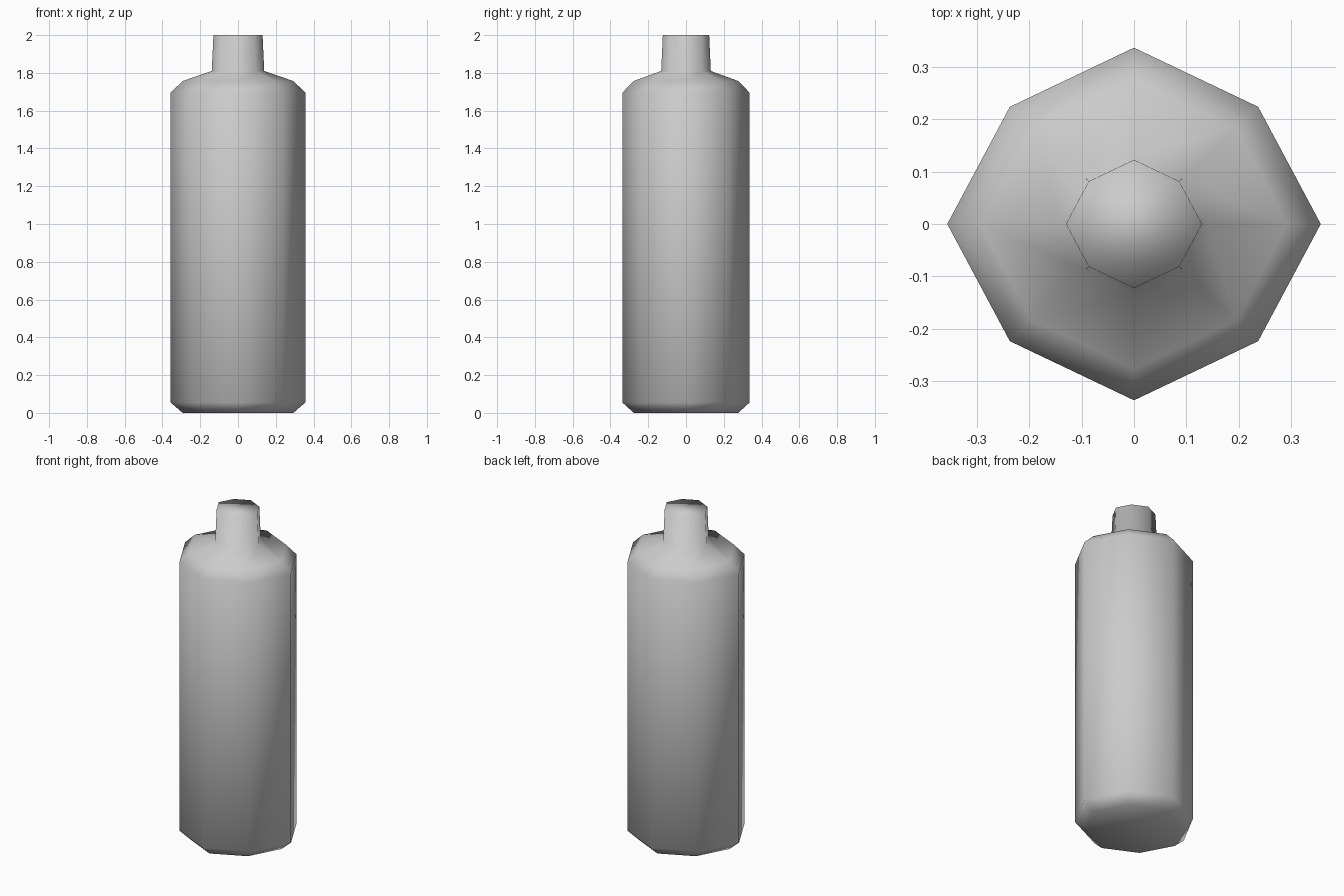
import bpy, bmesh
from math import cos, sin, pi

cube = bpy.data.objects.get("Cube")
if cube:
    bpy.data.objects.remove(cube, do_unlink=True)

# Plain grey material
grey = bpy.data.materials.new("plain grey")
grey.use_nodes = True
colour = (0.6, 0.6, 0.6, 1)
grey.diffuse_color = colour
grey.node_tree.nodes["Principled BSDF"].inputs["Base Color"].default_value = colour

# Bottle profile: radius and height, from base to mouth
PROFILE = [(0.293, 0), (0.357, 0.055), (0.357, 1.695),
           (0.293, 1.757), (0.139, 1.81), (0.13, 2)]
SIDES = 8
DEPTH = 0.944       # the section is slightly narrower in y
DIAGONAL = 0.94     # diagonal corners are pulled in a little


def ring(bm, radius, z):
    verts = []
    for i in range(SIDES):
        a = 2 * pi * i / SIDES
        r = radius * (DIAGONAL if i % 2 else 1)
        verts.append(bm.verts.new((r * cos(a), r * sin(a) * DEPTH, z)))
    return verts


# Bottle body: eight-sided rings joined by quads, closed at both ends
bm = bmesh.new()
rings = [ring(bm, r, z) for r, z in PROFILE]
for low, high in zip(rings, rings[1:]):
    for i in range(SIDES):
        j = (i + 1) % SIDES
        bm.faces.new((low[i], low[j], high[j], high[i]))
bm.faces.new(rings[0][::-1])
bm.faces.new(rings[-1])
for face in bm.faces:
    face.smooth = True

mesh = bpy.data.meshes.new("bottle")
bm.to_mesh(mesh)
bm.free()
mesh.materials.append(grey)
bottle = bpy.data.objects.new("bottle", mesh)
bpy.context.collection.objects.link(bottle)
